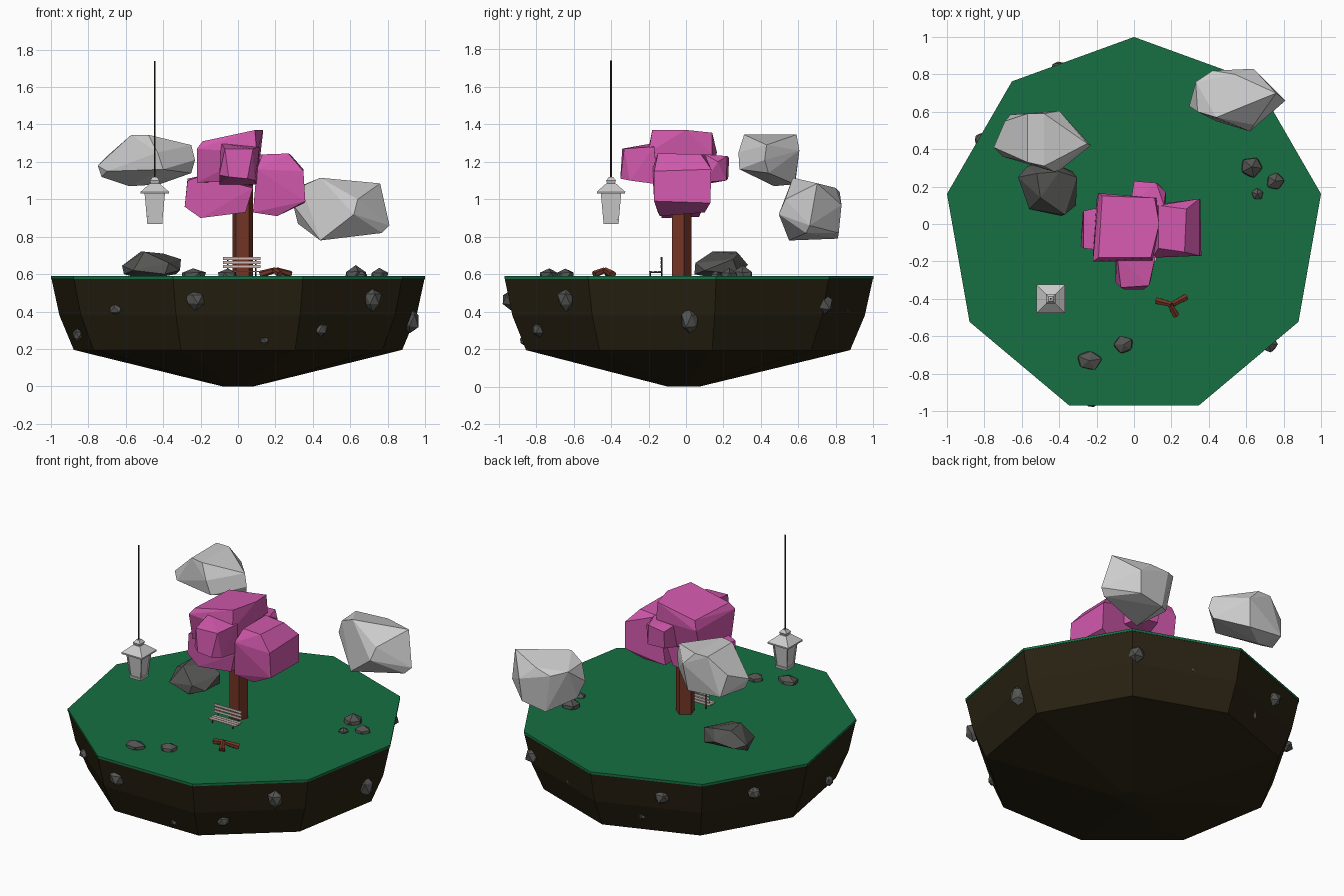
import bpy, bmesh, math, random
from mathutils import Vector, Matrix

random.seed(4)


def mat(name, c):
    m = bpy.data.materials.new(name)
    m.diffuse_color = (*c, 1)
    return m


GRASS = mat("grass", (0.008, 0.16, 0.055))
DIRT = mat("dirt", (0.022, 0.016, 0.006))
PINK = mat("blossom", (0.65, 0.1, 0.42))
BARK = mat("bark", (0.17, 0.035, 0.018))
STONE = mat("stone", (0.09, 0.09, 0.085))
SLAT = mat("slat", (0.62, 0.5, 0.47))
IRON = mat("iron", (0.03, 0.025, 0.015))


def finish(name, bm, m=None):
    bmesh.ops.recalc_face_normals(bm, faces=bm.faces)
    me = bpy.data.meshes.new(name)
    bm.to_mesh(me)
    bm.free()
    ob = bpy.data.objects.new(name, me)
    bpy.context.collection.objects.link(ob)
    if m:
        me.materials.append(m)
    return ob


def hull(name, pts, m=None):
    bm = bmesh.new()
    for p in pts:
        bm.verts.new(p)
    res = bmesh.ops.convex_hull(bm, input=bm.verts)
    loose = [v for v in bm.verts if not v.link_faces]
    bmesh.ops.delete(bm, geom=loose, context='VERTS')
    bmesh.ops.dissolve_limit(bm, angle_limit=math.radians(6), verts=bm.verts, edges=bm.edges)
    return finish(name, bm, m)


def stack(name, n, rings, center, phase, m=None):
    """Closed n-sided solid through rings of (radius, z)."""
    bm = bmesh.new()
    loops = []
    for r, z in rings:
        ang = [phase + 2 * math.pi * i / n for i in range(n)]
        loops.append([bm.verts.new((center[0] + r * math.cos(a), center[1] + r * math.sin(a), z)) for a in ang])
    for a, b in zip(loops, loops[1:]):
        for i in range(n):
            bm.faces.new((a[i], a[(i + 1) % n], b[(i + 1) % n], b[i]))
    bm.faces.new(loops[0])
    bm.faces.new(loops[-1])
    return finish(name, bm, m)


def rod(name, a, b, r, n=6, m=None, r2=None):
    a, b = Vector(a), Vector(b)
    d = b - a
    bm = bmesh.new()
    M = Matrix.Translation((a + b) / 2) @ d.to_track_quat('Z', 'Y').to_matrix().to_4x4()
    bmesh.ops.create_cone(bm, cap_ends=True, segments=n, radius1=r, radius2=r2 or r, depth=d.length, matrix=M)
    return finish(name, bm, m)


def box(name, lo, hi, m=None):
    return hull(name, [(x, y, z) for x in (lo[0], hi[0]) for y in (lo[1], hi[1]) for z in (lo[2], hi[2])], m)


def rock(name, c, size):
    bm = bmesh.new()
    bmesh.ops.create_icosphere(bm, subdivisions=1, radius=1)
    spin = Matrix.Rotation(random.uniform(0, 6), 3, 'Z')
    for v in bm.verts:
        p = spin @ v.co * random.uniform(0.88, 1.12)
        v.co = Vector(c) + Vector([p[i] * size[i] for i in range(3)])
    return finish(name, bm, STONE)


# Floating island: nine-sided dirt bowl with a thin grass cap
R, C, TURN = 1.0154, (0, -0.0155), math.pi / 2
stack("island_dirt", 9, [(0.085, 0), (0.878 * R, 0.195), (0.955 * R, 0.38), (0.998 * R, 0.578)], C, TURN, DIRT)
stack("island_grass", 9, [(R, 0.575), (R, 0.59)], C, TURN, GRASS)

# Tree trunk and blossom clumps
stack("trunk", 5, [(0.058, 0.58), (0.058, 1.08)], (0.025, -0.028), 0.3, BARK)
hull("blossom_top", [(-.19, -.18, 1.31), (.09, -.18, 1.37), (.135, .0, 1.37), (.11, .14, 1.355), (-.17, .15, 1.31),
                     (-.22, -.2, 1.27), (.1, -.2, 1.25), (-.19, .165, 1.25), (.12, .14, 1.24),
                     (-.22, -.16, 1.09), (.09, -.14, 1.1), (.1, .11, 1.09), (-.2, .13, 1.09)], PINK)
hull("blossom_right", [(.13, -.13, 1.24), (.27, -.15, 1.245), (.28, .08, 1.24), (.13, .1, 1.24),
                       (.35, -.17, 1.15), (.35, .135, 1.16), (.36, -.17, .99), (.355, .13, .98),
                       (.21, -.14, .91), (.24, .1, .93), (.08, -.15, .93), (.08, .1, .93), (.1, -.18, 1.16)], PINK)
hull("blossom_left", [(-.27, -.13, 1.1), (-.27, .07, 1.11), (-.18, -.14, 1.13), (-.18, .09, 1.13), (-.285, -.12, .96),
                      (-.275, .06, .96), (-.2, -.13, .9), (-.2, .07, .905), (.04, -.13, .93), (.04, .08, .93),
                      (.08, -.15, 1.06), (.08, .1, 1.08)], PINK)
hull("blossom_front", [(-.07, -.34, 1.27), (.08, -.33, 1.27), (-.1, -.31, 1.13), (.09, -.3, 1.1), (-.05, -.35, 1.12),
                       (.05, -.35, 1.11), (-.09, -.17, 1.3), (.115, -.17, 1.28), (-.1, -.15, 1.08),
                       (.1, -.15, 1.08)], PINK)
hull("blossom_back", [(0, .23, 1.22), (.12, .22, 1.23), (.17, .17, 1.2), (0, .225, 1.11), (.13, .215, 1.1),
                      (.17, .1, 1.09), (-.02, .1, 1.08), (-.02, .1, 1.24), (.16, .1, 1.24)], PINK)

# Two pale faceted clouds
hull("cloud_left", [(-.75, .41, 1.18), (-.73, .42, 1.12), (-.69, .55, 1.24), (-.66, .585, 1.1), (-.57, .33, 1.345),
                    (-.57, .59, 1.345), (-.48, .59, 1.345), (-.48, .31, 1.345), (-.4, .605, 1.26), (-.25, .43, 1.29),
                    (-.23, .42, 1.21), (-.25, .44, 1.14), (-.4, .285, 1.16), (-.43, .28, 1.25), (-.58, .47, 1.07),
                    (-.42, .58, 1.08), (-.7, .36, 1.15)])
hull("cloud_right", [(.295, .63, .97), (.33, .76, 1.07), (.34, .6, 1.07), (.44, .57, 1.115), (.42, .82, 1.04),
                     (.54, .8, 1.06), (.64, .83, .97), (.76, .7, 1.085), (.62, .495, .92), (.64, .53, 1.0),
                     (.81, .66, .86), (.77, .64, .82), (.44, .55, .78), (.46, .81, .79), (.63, .815, .82),
                     (.32, .68, .87)])

# Boulder and small rocks on the grass
hull("boulder", [(-.62, .25, .645), (-.61, .23, .6), (-.56, .08, .62), (-.39, .045, .6), (-.37, .05, .66),
                 (-.31, .1, .62), (-.305, .25, .68), (-.33, .28, .6), (-.52, .27, .72), (-.4, .28, .71),
                 (-.5, .14, .72), (-.57, .31, .63), (-.44, .33, .65), (-.5, .2, .57)], STONE)
for x, y, sx, sy, sz in ((-.24, -.73, .073, .058, .05), (-.055, -.645, .055, .05, .05), (.63, .305, .065, .058, .058),
                         (.755, .23, .053, .053, .048), (.66, .16, .035, .035, .03)):
    rock("grass_rock", (x, y, .585), (sx, sy, sz))

# Stones embedded in the dirt wall
for x, y, z, s, h in ((-.65, -.66, .41, .045, .03), (-.23, -.93, .465, .058, .055), (.14, -.86, .245, .03, .028),
                      (.44, -.78, .305, .043, .045), (.72, -.64, .465, .05, .06), (.92, .02, .35, .05, .07),
                      (-.86, -.27, .275, .028, .035), (.6, .73, .44, .055, .055), (.25, .84, .415, .035, .045),
                      (-.4, .82, .465, .05, .045), (-.25, .8, .3, .04, .035), (-.81, .45, .46, .045, .04)):
    rock("wall_stone", (x, y, z), (s, s, h))

# Hanging lantern: wire, square roof, tapered glass, frame
LX, LY, Q = -0.445, -0.4, math.sqrt(2)
rod("lantern_wire", (LX, LY, 1.1), (LX, LY, 1.74), 0.005, 6, IRON)
stack("lantern_cap", 4, [(.02 * Q, 1.08), (.026 * Q, 1.1), (.012 * Q, 1.118)], (LX, LY), math.pi / 4)
stack("lantern_roof", 4, [(.075 * Q, 1.03), (.076 * Q, 1.04), (.025 * Q, 1.085)], (LX, LY), math.pi / 4)
stack("lantern_glass", 4, [(.034 * Q, .875), (.049 * Q, 1.035)], (LX, LY), math.pi / 4)
stack("lantern_base", 4, [(.04 * Q, .868), (.042 * Q, .885)], (LX, LY), math.pi / 4)
stack("lantern_collar", 4, [(.053 * Q, 1.015), (.055 * Q, 1.035)], (LX, LY), math.pi / 4)
for sx in (-1, 1):
    for sy in (-1, 1):
        rod("lantern_post", (LX + sx * .036, LY + sy * .036, .875), (LX + sx * .05, LY + sy * .05, 1.03), .006, 4)

# Bench in front of the trunk
for i in range(3):
    y = -.197 + i * .023
    box("seat_slat", (-.08, y, .611), (.12, y + .019, .617), SLAT)
for z in (.633, .654, .675):
    box("back_slat", (-.08, -.136, z), (.12, -.131, z + .016), SLAT)
for x in (-.055, .095):
    rod("bench_front_leg", (x, -.19, .585), (x, -.19, .612), .004, 4, IRON)
    rod("bench_back_post", (x, -.13, .585), (x, -.13, .692), .004, 4, IRON)
    box("bench_rail", (x - .004, -.195, .606), (x + .004, -.13, .611), IRON)

# Campfire logs leaning together
for tip, foot in (((.2, -.43, .622), (.12, -.41, .598)), ((.205, -.43, .622), (.28, -.39, .598)),
                  ((.195, -.435, .622), (.225, -.49, .598))):
    rod("log", foot, tip, .02, 6, BARK, .015)
